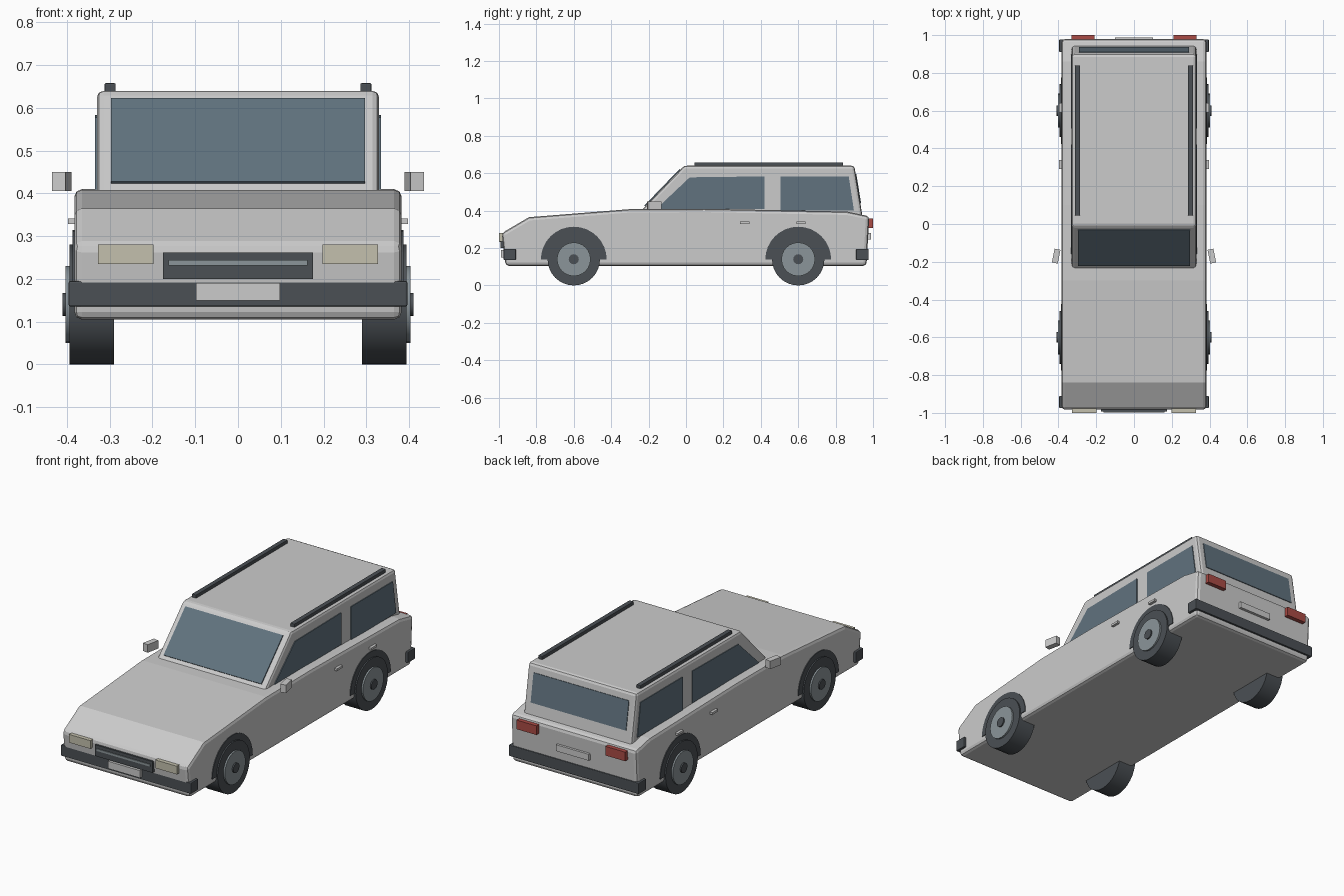
import bpy, bmesh, math
from mathutils import Matrix, Vector

if "Cube" in bpy.data.objects:
    bpy.data.objects.remove(bpy.data.objects["Cube"])


def material(name, rgb):
    m = bpy.data.materials.new(name)
    m.diffuse_color = (*rgb, 1)
    m.use_nodes = True
    m.node_tree.nodes["Principled BSDF"].inputs["Base Color"].default_value = m.diffuse_color
    return m


DARK = material("dark_trim", (0.07, 0.08, 0.09))
GLASS = material("tinted_glass", (0.12, 0.17, 0.21))
LAMP = material("lamp_lens", (0.55, 0.53, 0.42))
RED = material("red_lens", (0.40, 0.07, 0.06))
RIM = material("rim_metal", (0.26, 0.30, 0.32))


def prism(name, pts, x0, x1, mat=None, bevel=0, smooth=False):
    """Extrude a (y, z) profile along x from x0 to x1."""
    bm = bmesh.new()
    face = bm.faces.new([bm.verts.new((x0, y, z)) for y, z in pts])
    ext = bmesh.ops.extrude_face_region(bm, geom=[face])
    verts = [v for v in ext["geom"] if isinstance(v, bmesh.types.BMVert)]
    bmesh.ops.translate(bm, verts=verts, vec=(x1 - x0, 0, 0))
    bmesh.ops.recalc_face_normals(bm, faces=bm.faces)
    me = bpy.data.meshes.new(name)
    bm.to_mesh(me)
    bm.free()
    ob = bpy.data.objects.new(name, me)
    bpy.context.collection.objects.link(ob)
    if mat:
        me.materials.append(mat)
    if smooth:
        me.shade_smooth()
        me.set_sharp_from_angle(angle=math.radians(30))
    if bevel:
        mod = ob.modifiers.new("bevel", "BEVEL")
        mod.width, mod.segments = bevel, 2
        mod.limit_method, mod.angle_limit = "ANGLE", math.radians(30)
    return ob


def box(name, x, y, z, mat=None, bevel=0):
    pts = [(y[0], z[0]), (y[1], z[0]), (y[1], z[1]), (y[0], z[1])]
    return prism(name, pts, x[0], x[1], mat, bevel)


def arc(cy, cz, r, n, sweep=2 * math.pi):
    steps = n if sweep > 6 else n + 1
    return [(cy + r * math.cos(sweep * i / n), cz + r * math.sin(sweep * i / n))
            for i in range(steps)]


def slanted_pane(name, a, b, half_width):
    """Thin pane around the segment a-b in the side plane."""
    a, b = Vector(a), Vector(b)
    d = (b - a).normalized()
    n = Vector((-d.y, d.x)) * 0.005
    prism(name, [a - n, b - n, b + n, a + n], -half_width, half_width, GLASS)


# Lower body and cabin
prism("body", [(-0.965, 0.105), (-0.985, 0.28), (-0.84, 0.365), (-0.30, 0.408),
               (0.10, 0.41), (0.86, 0.395), (0.98, 0.37), (0.965, 0.105)],
      -0.383, 0.383, bevel=0.018)
prism("cabin", [(-0.25, 0.39), (-0.01, 0.64), (0.90, 0.64), (0.945, 0.36), (-0.25, 0.36)],
      -0.33, 0.33, bevel=0.016)

# Windscreen and rear window
slanted_pane("windscreen", (-0.219, 0.424), (-0.03, 0.62), 0.297)
slanted_pane("rear_window", (0.931, 0.44), (0.906, 0.595), 0.29)

# Front face
box("grille", (-0.175, 0.175), (-0.993, -0.96), (0.20, 0.262), DARK)
box("grille_bar", (-0.162, 0.162), (-0.997, -0.98), (0.232, 0.244), RIM)
box("front_plate", (-0.098, 0.098), (-0.99, -0.96), (0.15, 0.19))

# Rear face
box("rear_plate", (-0.10, 0.10), (0.96, 0.988), (0.245, 0.28))

# Bumpers
for name, y in (("front_bumper", (-0.975, -0.91)), ("rear_bumper", (0.91, 0.977))):
    box(name, (-0.396, 0.396), y, (0.135, 0.195), DARK, 0.004)

for s, side in ((1, "right"), (-1, "left")):
    # Side windows
    prism(f"{side}_front_window", [(-0.16, 0.408), (0.42, 0.408), (0.42, 0.583), (0.02, 0.578)],
          s * 0.32, s * 0.334, GLASS)
    prism(f"{side}_rear_window", [(0.505, 0.40), (0.898, 0.40), (0.87, 0.583), (0.505, 0.583)],
          s * 0.32, s * 0.334, GLASS)

    # Lamps
    box(f"{side}_headlight", (s * 0.198, s * 0.328), (-1.0, -0.96), (0.235, 0.28), LAMP)
    box(f"{side}_tail_light", (s * 0.21, s * 0.33), (0.96, 1.0), (0.308, 0.358), RED)

    # Roof rail
    box(f"{side}_roof_rail", (s * 0.286, s * 0.312), (0.045, 0.84), (0.635, 0.658), DARK, 0.003)

    # Wing mirror, turned slightly outward
    mirror = box(f"{side}_mirror", (-0.016, 0.016), (-0.037, 0.037), (-0.022, 0.022))
    mirror.matrix_world = Matrix.Translation((s * 0.412, -0.17, 0.428)) @ Matrix.Rotation(s * 0.2, 4, "Z")

    # Door handles
    for i, y in enumerate((0.29, 0.59)):
        box(f"{side}_door_handle_{i + 1}", (s * 0.375, s * 0.398), (y, y + 0.05), (0.329, 0.341))

    # Wheels and arches
    for end, y in (("front", -0.60), ("rear", 0.60)):
        tag = f"{side}_{end}"
        prism(f"{tag}_wheel_arch", arc(y, 0.138, 0.176, 16, math.pi), s * 0.30, s * 0.387, DARK)
        prism(f"{tag}_tyre", arc(y, 0.14, 0.14, 32), s * 0.29, s * 0.394, DARK, smooth=True)
        prism(f"{tag}_rim", arc(y, 0.14, 0.09, 24), s * 0.38, s * 0.403, RIM, smooth=True)
        prism(f"{tag}_hub_cap", arc(y, 0.14, 0.027, 16), s * 0.39, s * 0.41, DARK, smooth=True)
